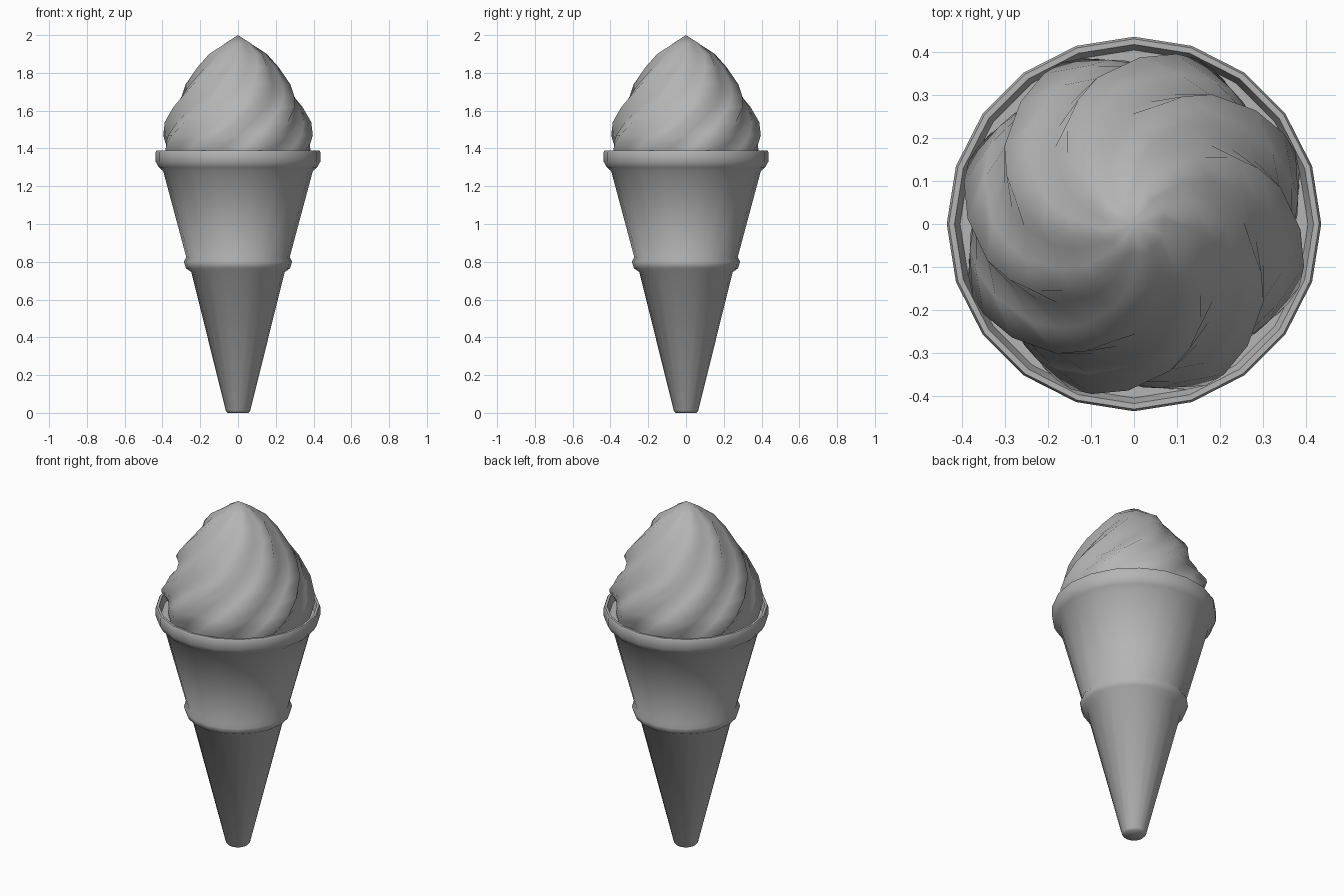
import bpy
from math import cos, sin, radians, tau

if "Cube" in bpy.data.objects:
    bpy.data.objects.remove(bpy.data.objects["Cube"])

grey = bpy.data.materials.new("mid_grey")
grey.diffuse_color = (0.46, 0.46, 0.46, 1)
grey.use_nodes = True
grey.node_tree.nodes["Principled BSDF"].inputs["Base Color"].default_value = grey.diffuse_color


def loft(name, rings, angle):
    """Skin equal-length closed rings; a one-point ring becomes a tip or centre."""
    verts, faces, ids = [], [], []
    for ring in rings:
        ids.append(list(range(len(verts), len(verts) + len(ring))))
        verts += ring
    for a, b in zip(ids, ids[1:]):
        n = max(len(a), len(b))
        for i in range(n):
            j = (i + 1) % n
            quad = [a[i % len(a)], a[j % len(a)], b[j % len(b)], b[i % len(b)]]
            faces.append(list(dict.fromkeys(quad)))
    mesh = bpy.data.meshes.new(name)
    mesh.from_pydata(verts, [], faces)
    mesh.update()
    mesh.materials.append(grey)
    obj = bpy.data.objects.new(name, mesh)
    bpy.context.collection.objects.link(obj)
    bpy.context.view_layer.objects.active = obj
    obj.select_set(True)
    bpy.ops.object.shade_smooth_by_angle(angle=radians(angle))
    obj.select_set(False)
    return obj


# Wafer cone: 20-sided lathe with middle band, thick rim and inner floor
SIDES = 20
profile = [(0, 0), (0.055, 0), (0.065, 0.012), (0.247, 0.745), (0.275, 0.765),
           (0.287, 0.80), (0.274, 0.825), (0.396, 1.28),
           (0.419, 1.30), (0.436, 1.33), (0.436, 1.38), (0.431, 1.39),
           (0.418, 1.39), (0.405, 1.35), (0, 1.35)]
cone_rings = [[(r * cos(tau * i / SIDES), r * sin(tau * i / SIDES), z)
               for i in range(SIDES)] if r else [(0, 0, z)] for r, z in profile]
loft("wafer_cone", cone_rings, 60)

# Soft-serve swirl: eight ridges, each (ridge radius, height, ridge angle) level
levels = [(0.385, 1.30, 140), (0.405, 1.39, 153), (0.412, 1.43, 159),
          (0.408, 1.47, 166), (0.388, 1.54, 178), (0.352, 1.62, 194),
          (0.318, 1.68, 204), (0.283, 1.74, 213), (0.215, 1.83, 226),
          (0.155, 1.90, 236), (0.075, 1.955, 249)]
# One lobe: angle offset and radius factor, with the steep groove beside the ridge
lobe = [(0, 1.0), (14, 0.90), (30, 0.94)]
swirl_rings = [[(r * f * cos(radians(a + o + 45 * k)),
                 r * f * sin(radians(a + o + 45 * k)), z)
                for k in range(8) for o, f in lobe] for r, z, a in levels]
loft("ice_cream_swirl", swirl_rings + [[(0, 0, 2.0)]], 80)
